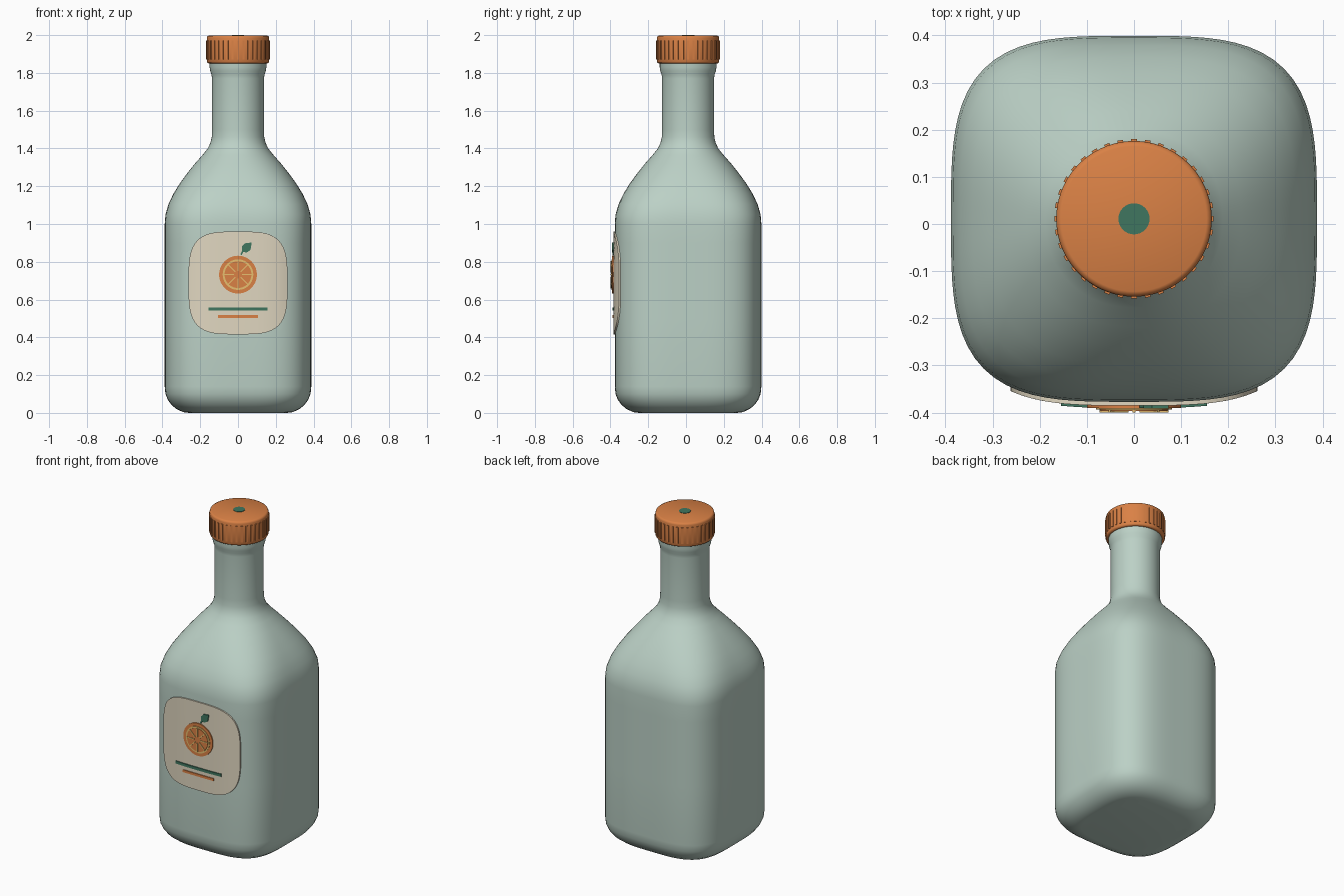
import bpy
import bmesh
import math

cube = bpy.data.objects.get("Cube")
if cube:
    bpy.data.objects.remove(cube, do_unlink=True)

CY = 0.011      # bottle axis offset
R = 0.388       # body half width
N = 3.5         # squareness of the body section


def material(name, rgb):
    m = bpy.data.materials.new(name)
    m.use_nodes = True
    m.diffuse_color = (*rgb, 1)
    m.node_tree.nodes["Principled BSDF"].inputs["Base Color"].default_value = (*rgb, 1)
    return m


GLASS = material("pale sage", (0.50, 0.635, 0.565))
ORANGE = material("orange", (0.70, 0.22, 0.06))
CREAM = material("cream", (0.75, 0.68, 0.53))
GREEN = material("dark green", (0.05, 0.18, 0.115))
YELLOW = material("light yellow", (0.85, 0.55, 0.17))


def finish(name, bm, mat, angle=35):
    bmesh.ops.recalc_face_normals(bm, faces=bm.faces)
    me = bpy.data.meshes.new(name)
    bm.to_mesh(me)
    bm.free()
    ob = bpy.data.objects.new(name, me)
    bpy.context.collection.objects.link(ob)
    me.materials.append(mat)
    bpy.ops.object.select_all(action='DESELECT')
    ob.select_set(True)
    bpy.context.view_layer.objects.active = ob
    bpy.ops.object.shade_smooth_by_angle(angle=math.radians(angle))
    return ob


def bridge(bm, a, b):
    for i in range(len(a)):
        j = (i + 1) % len(a)
        bm.faces.new((a[i], a[j], b[j], b[i]))


def loft(name, profile, mat, section=lambda z: 2, count=96, angle=35):
    """Stack superellipse rings along the bottle axis and cap both ends."""
    bm = bmesh.new()
    rings = []
    for r, z in profile:
        n = section(z)
        ring = []
        for i in range(count):
            a = math.tau * i / count
            c, s = math.cos(a), math.sin(a)
            k = r / (abs(c) ** n + abs(s) ** n) ** (1 / n)
            ring.append(bm.verts.new((k * c, CY + k * s, z)))
        rings.append(ring)
    for a, b in zip(rings, rings[1:]):
        bridge(bm, a, b)
    bm.faces.new(rings[0])
    bm.faces.new(rings[-1])
    return finish(name, bm, mat, angle)


def body_section(z):
    t = min(1, max(0, (z - 1.0) / 0.45))
    return N + (2 - N) * t * t * (3 - 2 * t)


# Bottle: squared body, round shoulder and neck with a small collar
loft("bottle", [
    (0.26, 0), (0.29, 0.004), (0.325, 0.02), (0.352, 0.042), (0.372, 0.07),
    (0.384, 0.1), (0.388, 0.14), (0.388, 0.5), (0.388, 0.9), (0.388, 1.0),
    (0.384, 1.05), (0.368, 1.105), (0.342, 1.16), (0.308, 1.215),
    (0.268, 1.27), (0.228, 1.32), (0.188, 1.365), (0.16, 1.4), (0.146, 1.43),
    (0.139, 1.46), (0.1375, 1.5), (0.1375, 1.77), (0.14, 1.79),
    (0.147, 1.81), (0.15, 1.83), (0.15, 1.87)], GLASS, body_section, 96, 60)

# Cap with a rounded rim, vertical ribs and a dot on top
loft("cap", [
    (0.155, 1.85), (0.162, 1.853), (0.165, 1.86), (0.165, 1.985),
    (0.162, 1.994), (0.154, 1.998)], ORANGE, count=72, angle=50)
loft("cap_dot", [(0.033, 1.996), (0.033, 2.0)], GREEN, count=32)

bm = bmesh.new()
RIBS = 36
for i in range(RIBS):
    a = math.tau * i / RIBS
    rib = bmesh.ops.create_cube(bm, size=1)["verts"]
    for v in rib:
        x, y, z = 0.164 + v.co.x * 0.01, v.co.y * 0.012, 1.922 + v.co.z * 0.1
        v.co = (x * math.cos(a) - y * math.sin(a),
                CY + x * math.sin(a) + y * math.cos(a), z)
finish("cap_ribs", bm, ORANGE)


def front_y(x, lift):
    """Front surface of the body at x, raised outward by lift."""
    return CY - R * (1 - abs(x / R) ** N) ** (1 / N) - lift


def plate(name, outline, mat, low, high, steps=2):
    """Thin plate wrapped on the body front from a convex (x, z) outline."""
    bm = bmesh.new()
    cx = sum(p[0] for p in outline) / len(outline)
    cz = sum(p[1] for p in outline) / len(outline)

    def ring(t, lift):
        pts = [(cx + (x - cx) * t, cz + (z - cz) * t) for x, z in outline]
        return [bm.verts.new((x, front_y(x, lift), z)) for x, z in pts]

    rings = [ring(1, low)] + [ring(1 - k / steps, high) for k in range(steps)]
    for a, b in zip(rings, rings[1:]):
        bridge(bm, a, b)
    mid = bm.verts.new((cx, front_y(cx, high), cz))
    last = rings[-1]
    for i in range(len(last)):
        bm.faces.new((last[i], last[(i + 1) % len(last)], mid))
    return finish(name, bm, mat)


def oval(cx, cz, rx, rz, n=2, count=64):
    pts = []
    for i in range(count):
        a = math.tau * i / count
        c, s = math.cos(a), math.sin(a)
        k = (abs(c) ** n + abs(s) ** n) ** (-1 / n)
        pts.append((cx + rx * k * c, cz + rz * k * s))
    return pts


def bar(x0, x1, z, h, angle=0, cz=0, cuts=8):
    """Rectangle outline, optionally turned about (0, cz)."""
    xs = [x0 + (x1 - x0) * i / cuts for i in range(cuts + 1)]
    pts = [(x, z - h / 2) for x in xs] + [(x, z + h / 2) for x in reversed(xs)]
    c, s = math.cos(angle), math.sin(angle)
    return [(x * c - (y - cz) * s, cz + x * s + (y - cz) * c) for x, y in pts]


# Label wrapped on the front
plate("label", oval(0, 0.688, 0.262, 0.272, 3.6, 96), CREAM, -0.002, 0.008, 12)

# Fruit slice
FZ = 0.732
plate("fruit_rind", oval(0, FZ, 0.1, 0.1), ORANGE, 0.006, 0.014, 4)
plate("fruit_ring", oval(0, FZ, 0.081, 0.081), YELLOW, 0.012, 0.017, 4)
plate("fruit_flesh", oval(0, FZ, 0.071, 0.071), ORANGE, 0.015, 0.0195, 4)
for i in range(8):
    plate("fruit_spoke", bar(0.02, 0.073, FZ, 0.006, math.tau * i / 8, FZ, 3),
          YELLOW, 0.017, 0.0225)

# Leaf and stem
leaf = [(0.02, 0.855), (0.045, 0.848), (0.066, 0.862), (0.073, 0.902),
        (0.038, 0.898), (0.02, 0.88)]
plate("leaf", leaf, GREEN, 0.006, 0.014)
plate("stem", [(0.012, 0.838), (0.02, 0.836), (0.034, 0.862), (0.026, 0.866)],
      GREEN, 0.006, 0.013)

# Stripes below the fruit
plate("green_stripe", bar(-0.155, 0.155, 0.55, 0.017), GREEN, 0.006, 0.013)
plate("orange_stripe", bar(-0.106, 0.106, 0.511, 0.015), ORANGE, 0.006, 0.013)
